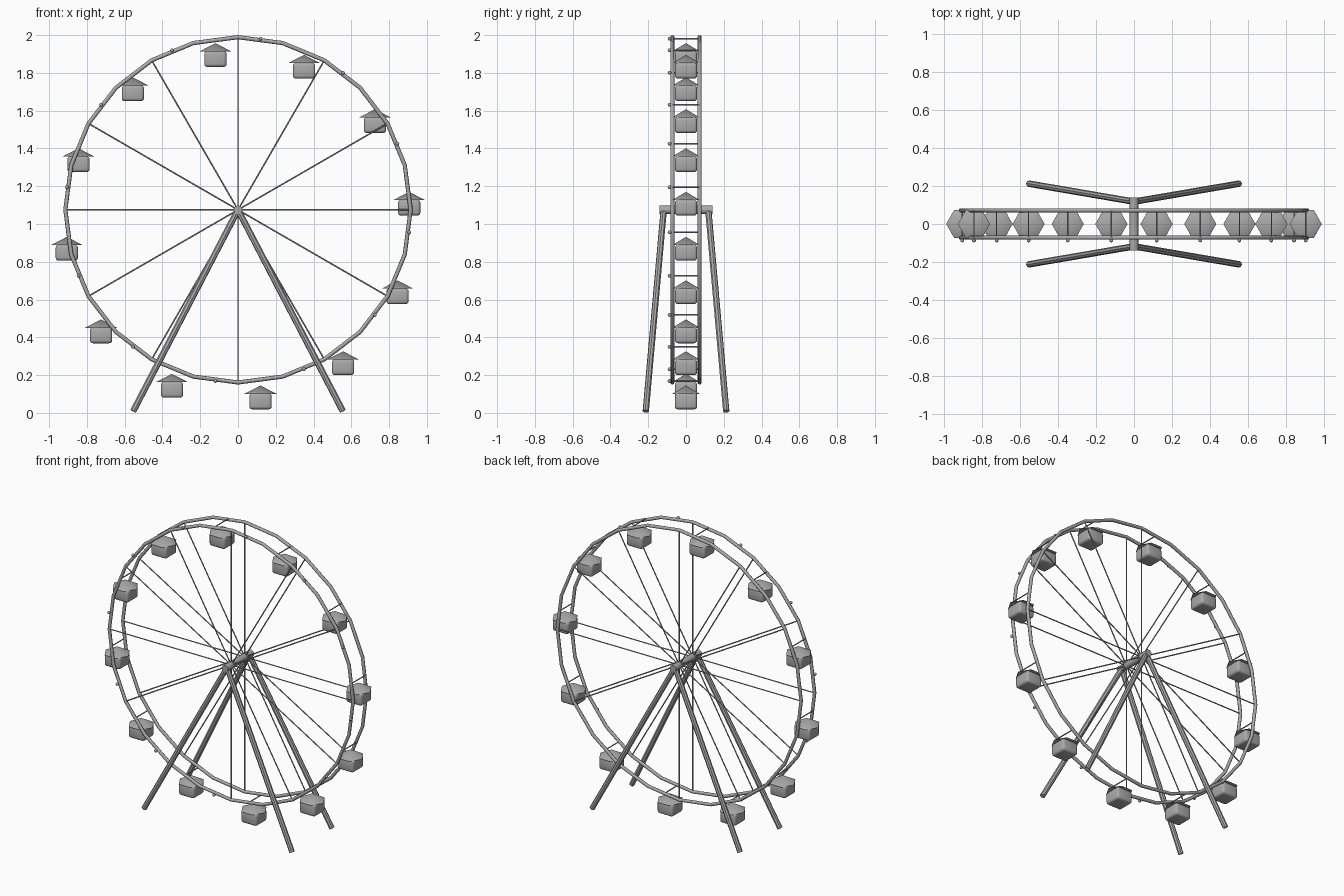
import bpy, math
from mathutils import Vector

cube = bpy.data.objects.get("Cube")
if cube:
    bpy.data.objects.remove(cube, do_unlink=True)

HUB_Z = 1.075
RIM_R = 0.914
RIM_Y = 0.072

grey = bpy.data.materials.new("plain grey")
grey.use_nodes = True
colour = (0.4, 0.4, 0.4, 1)
grey.diffuse_color = colour
grey.node_tree.nodes["Principled BSDF"].inputs["Base Color"].default_value = colour


def finish(name, smooth):
    ob = bpy.context.object
    ob.name = name
    ob.data.materials.clear()
    ob.data.materials.append(grey)
    bpy.ops.object.shade_smooth_by_angle(angle=math.radians(smooth))
    return ob


def rod(name, start, end, radius, sides=8, smooth=50):
    a, b = Vector(start), Vector(end)
    bpy.ops.mesh.primitive_cylinder_add(
        vertices=sides, radius=radius, depth=(b - a).length, location=(a + b) / 2,
        rotation=(b - a).to_track_quat('Z', 'Y').to_euler())
    return finish(name, smooth)


def on_wheel(degrees, y=0.0):
    """Point on the wheel, measured clockwise from the top."""
    a = math.radians(degrees)
    return Vector((RIM_R * math.sin(a), y, HUB_Z + RIM_R * math.cos(a)))


# Axle
rod("axle", (0, -0.14, HUB_Z), (0, 0.14, HUB_Z), 0.023, 12)

for side, label in ((-1, "front"), (1, "back")):
    # Rims
    bpy.ops.mesh.primitive_torus_add(
        major_segments=24, minor_segments=8, major_radius=RIM_R, minor_radius=0.011,
        location=(0, side * RIM_Y, HUB_Z), rotation=(math.pi / 2, 0, 0))
    finish(label + "_rim", 50)
    # Spokes
    for i in range(12):
        rod(f"{label}_spoke_{i + 1}", (0, side * RIM_Y, HUB_Z),
            on_wheel(i * 30, side * RIM_Y), 0.004, 6)
    # Splayed legs
    for sx, hand in ((1, "left"), (-1, "right")):
        rod(f"{label}_{hand}_leg", (0, side * 0.118, HUB_Z),
            (sx * 0.555, side * 0.213, 0.009), 0.017, smooth=30)

for i in range(12):
    # Round bulbs on the front rim
    bpy.ops.mesh.primitive_uv_sphere_add(
        segments=10, ring_count=6, radius=0.01, location=on_wheel(7.5 + i * 30, -0.087))
    finish(f"rim_bulb_{i + 1}", 60)

    # Hanger bars between the rims, above the cabins
    angle = i * 30 - 7.5
    rod(f"hanger_bar_{i + 1}", on_wheel(angle, -RIM_Y), on_wheel(angle, RIM_Y), 0.004, 6)

    # Hanging cabins: rounded box under a hexagonal roof
    pivot = on_wheel(angle)
    bpy.ops.mesh.primitive_cube_add(size=1, location=pivot - Vector((0, 0, 0.108)))
    body = bpy.context.object
    body.scale = (0.118, 0.118, 0.084)
    bpy.ops.object.transform_apply(location=False, rotation=False, scale=True)
    bevel = body.modifiers.new("rounded edges", 'BEVEL')
    bevel.width = 0.016
    bevel.segments = 3
    bpy.ops.object.modifier_apply(modifier=bevel.name)
    finish(f"cabin_body_{i + 1}", 40)
    bpy.ops.mesh.primitive_cone_add(
        vertices=6, radius1=0.085, radius2=0, depth=0.044,
        location=pivot - Vector((0, 0, 0.046)), rotation=(0, 0, math.pi / 6))
    finish(f"cabin_roof_{i + 1}", 40)
